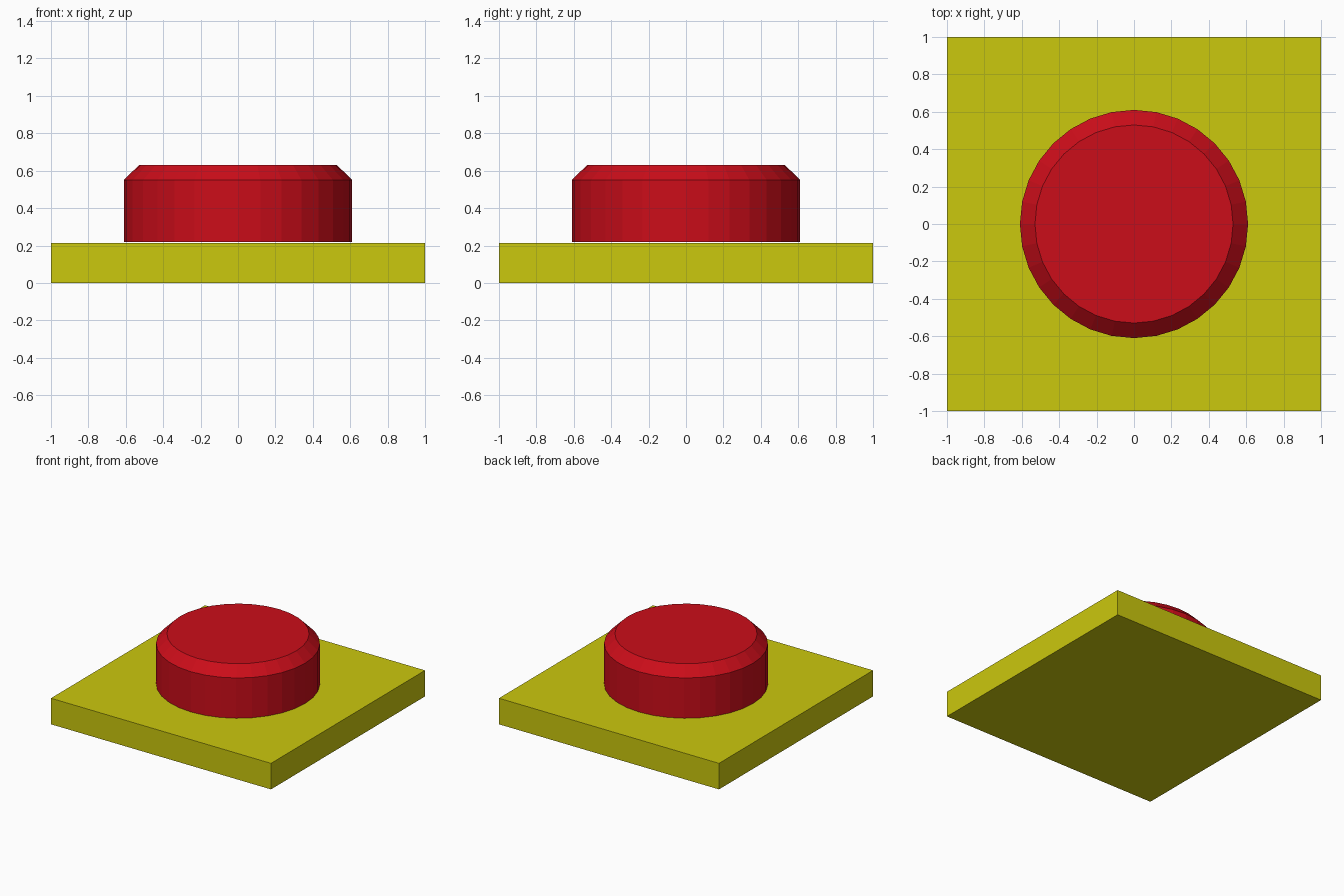
import bpy
import bmesh
from mathutils import Matrix

if "Cube" in bpy.data.objects:
    bpy.data.objects.remove(bpy.data.objects["Cube"])


def add_part(name, bm, color):
    mesh = bpy.data.meshes.new(name)
    bm.to_mesh(mesh)
    bm.free()
    mat = bpy.data.materials.new(name + "_color")
    mat.diffuse_color = color
    mat.use_nodes = True
    mat.node_tree.nodes["Principled BSDF"].inputs["Base Color"].default_value = mat.diffuse_color
    mesh.materials.append(mat)
    obj = bpy.data.objects.new(name, mesh)
    bpy.context.collection.objects.link(obj)
    return obj


# Square base plate
PLATE_TOP = 0.214
bm = bmesh.new()
bmesh.ops.create_cube(bm, size=1, matrix=Matrix.Translation((0, 0, PLATE_TOP / 2))
                      @ Matrix.Diagonal((2, 2, PLATE_TOP, 1)))
add_part("base_plate", bm, (0.6, 0.58, 0.004, 1))

# Round push button, floating a hair above the plate, with a chamfered top rim
BOTTOM, TOP, RADIUS, CHAMFER = 0.219, 0.63, 0.61, 0.08
bm = bmesh.new()
bmesh.ops.create_cone(bm, cap_ends=True, segments=32, radius1=RADIUS, radius2=RADIUS,
                      depth=TOP - BOTTOM,
                      matrix=Matrix.Translation((0, 0, (TOP + BOTTOM) / 2)))
cap = max(bm.faces, key=lambda f: f.calc_center_median().z)
bmesh.ops.inset_region(bm, faces=[cap], thickness=CHAMFER, use_even_offset=True)
for v in bm.verts:
    if v.co.z > TOP - 0.01 and v.co.xy.length > RADIUS - CHAMFER / 2:
        v.co.z = TOP - CHAMFER
add_part("push_button", bm, (0.6, 0.004, 0.01, 1))
